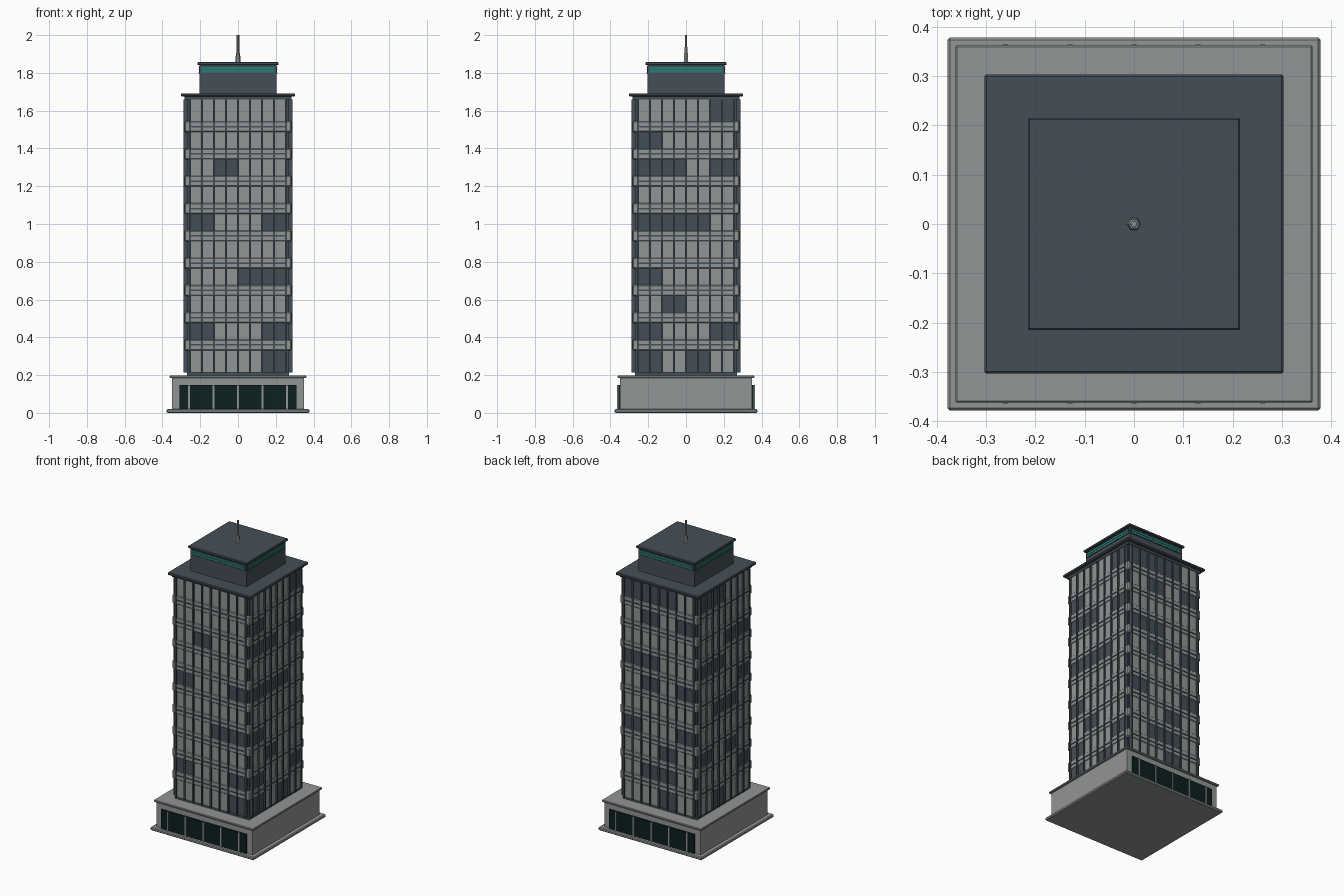
import bpy, bmesh, math
from mathutils import Matrix, Vector

if "Cube" in bpy.data.objects:
    bpy.data.objects.remove(bpy.data.objects["Cube"])


def material(name, rgb):
    m = bpy.data.materials.new(name)
    m.diffuse_color = (*rgb, 1)
    m.use_nodes = True
    m.node_tree.nodes["Principled BSDF"].inputs["Base Color"].default_value = m.diffuse_color
    return m


CONCRETE = material("light concrete", (0.285, 0.30, 0.297))
SLATE = material("dark slate", (0.06, 0.078, 0.095))
GLASS = material("dark teal glass", (0.004, 0.014, 0.014))
TEAL = material("teal light", (0.02, 0.21, 0.18))


def boxes(name, items, mats, bevel=0.0):
    """One object from (x0, x1, y0, y1, z0, z1, material index, quarter turns)."""
    bm = bmesh.new()
    for x0, x1, y0, y1, z0, z1, mi, turn in items:
        size = Matrix.Diagonal((x1 - x0, y1 - y0, z1 - z0, 1))
        move = Matrix.Translation(((x0 + x1) / 2, (y0 + y1) / 2, (z0 + z1) / 2))
        spin = Matrix.Rotation(turn * math.pi / 2, 4, 'Z')
        res = bmesh.ops.create_cube(bm, size=1, matrix=spin @ move @ size)
        for f in {f for v in res["verts"] for f in v.link_faces}:
            f.material_index = mi
    me = bpy.data.meshes.new(name)
    bm.to_mesh(me)
    bm.free()
    for m in mats:
        me.materials.append(m)
    ob = bpy.data.objects.new(name, me)
    bpy.context.collection.objects.link(ob)
    if bevel:
        b = ob.modifiers.new("bevel", 'BEVEL')
        b.width, b.segments = bevel, 1
    return ob


def slab(name, half, z0, z1, mat, bevel=0.0):
    return boxes(name, [(-half, half, -half, half, z0, z1, 0, 0)], [mat], bevel)


# Podium
slab("base_slab", 0.378, 0, 0.02, CONCRETE, 0.005)
slab("podium", 0.35, 0.015, 0.187, CONCRETE)
slab("podium_cap", 0.362, 0.185, 0.198, CONCRETE, 0.003)
boxes("lobby_glass", [(-0.31, 0.31, -0.358, -0.34, 0.02, 0.147, 0, t) for t in (0, 2)], [GLASS])
boxes("lobby_posts", [(x - 0.005, x + 0.005, -0.364, -0.34, 0.02, 0.147, 0, t)
                      for t in (0, 2) for x in (-0.26, -0.13, 0, 0.13, 0.26)], [CONCRETE])

# Tower core, visible at the recessed corners
slab("tower_core", 0.27, 0.19, 1.68, SLATE)

# Facade: ten floors of four bays on each side; bays listed are dark
Z0, FLOOR, BAY, EDGE = 0.215, 0.1445, 0.1275, 0.255
TOP = Z0 + 10 * FLOOR
DARK = [
    {0: (3,), 1: (0, 3), 3: (2, 3), 5: (0, 3), 7: (1,)},
    {0: (0, 2), 1: (0, 3), 2: (1,), 3: (0,), 5: (0, 1, 2), 7: (0, 1, 3), 8: (0,), 9: (3,)},
    {0: (2,), 1: (1, 2), 2: (2,), 3: (0, 3), 5: (1, 3), 6: (0, 1), 8: (1, 3), 9: (0, 1, 2)},
    {0: (1,), 1: (3,), 2: (0, 2), 4: (1, 2), 5: (3,), 6: (0, 1), 7: (2, 3), 9: (0, 1)},
]
windows, mullions, lines = [], [], []
for side, dark in enumerate(DARK):
    for i in range(10):
        z = Z0 + i * FLOOR
        for b in range(4):
            x = -EDGE + b * BAY
            windows.append((x, x + BAY, -0.279, -0.26, z, z + FLOOR,
                            int(b in dark.get(i, ())), side))
    for i in range(1, 10):
        z = Z0 + i * FLOOR
        lines.append((-EDGE, EDGE, -0.286, -0.26, z - 0.004, z + 0.004, 0, side))
    for k in range(9):
        x = -EDGE + k * BAY / 2
        mullions.append((x - 0.005, x + 0.005, -0.289, -0.26, Z0, TOP, 0, side))
boxes("window_bays", windows, [CONCRETE, SLATE])
boxes("floor_lines", lines, [SLATE])
boxes("mullions", mullions, [SLATE])

# Spandrel bands wrap round the corners between floors
boxes("spandrels", [(-0.283, 0.283, -0.283, 0.283, Z0 + i * FLOOR - 0.03,
                     Z0 + i * FLOOR + 0.03, 0, 0) for i in range(1, 10)], [CONCRETE], 0.006)

# Roof and penthouse
slab("tower_cornice", 0.283, TOP, 1.678, SLATE)
slab("roof_slab", 0.303, 1.675, 1.692, SLATE, 0.004)
slab("penthouse", 0.203, 1.69, 1.845, SLATE)
slab("penthouse_cap", 0.215, 1.842, 1.857, SLATE, 0.003)
boxes("penthouse_lights", [(-0.193, 0.193, -0.207, -0.2, z, z + 0.011, 0, t)
                           for t in range(4) for z in (1.803, 1.819)], [TEAL])
boxes("penthouse_louvre", [(-0.196, 0.196, -0.208, -0.2, z, z + 0.004, 0, t)
                           for t in range(4) for z in (1.798, 1.8145, 1.831)], [SLATE])

# Antenna: stepped six-sided mast
bm = bmesh.new()
for r1, r2, z0, z1 in ((0.014, 0.011, 1.855, 1.905), (0.008, 0.007, 1.9, 2.0)):
    bmesh.ops.create_cone(bm, cap_ends=True, segments=6, radius1=r1, radius2=r2, depth=z1 - z0,
                          matrix=Matrix.Translation(Vector((0, 0, (z0 + z1) / 2)))
                          @ Matrix.Rotation(math.pi / 6, 4, 'Z'))
mesh = bpy.data.meshes.new("antenna")
bm.to_mesh(mesh)
bm.free()
mesh.materials.append(CONCRETE)
bpy.context.collection.objects.link(bpy.data.objects.new("antenna", mesh))
